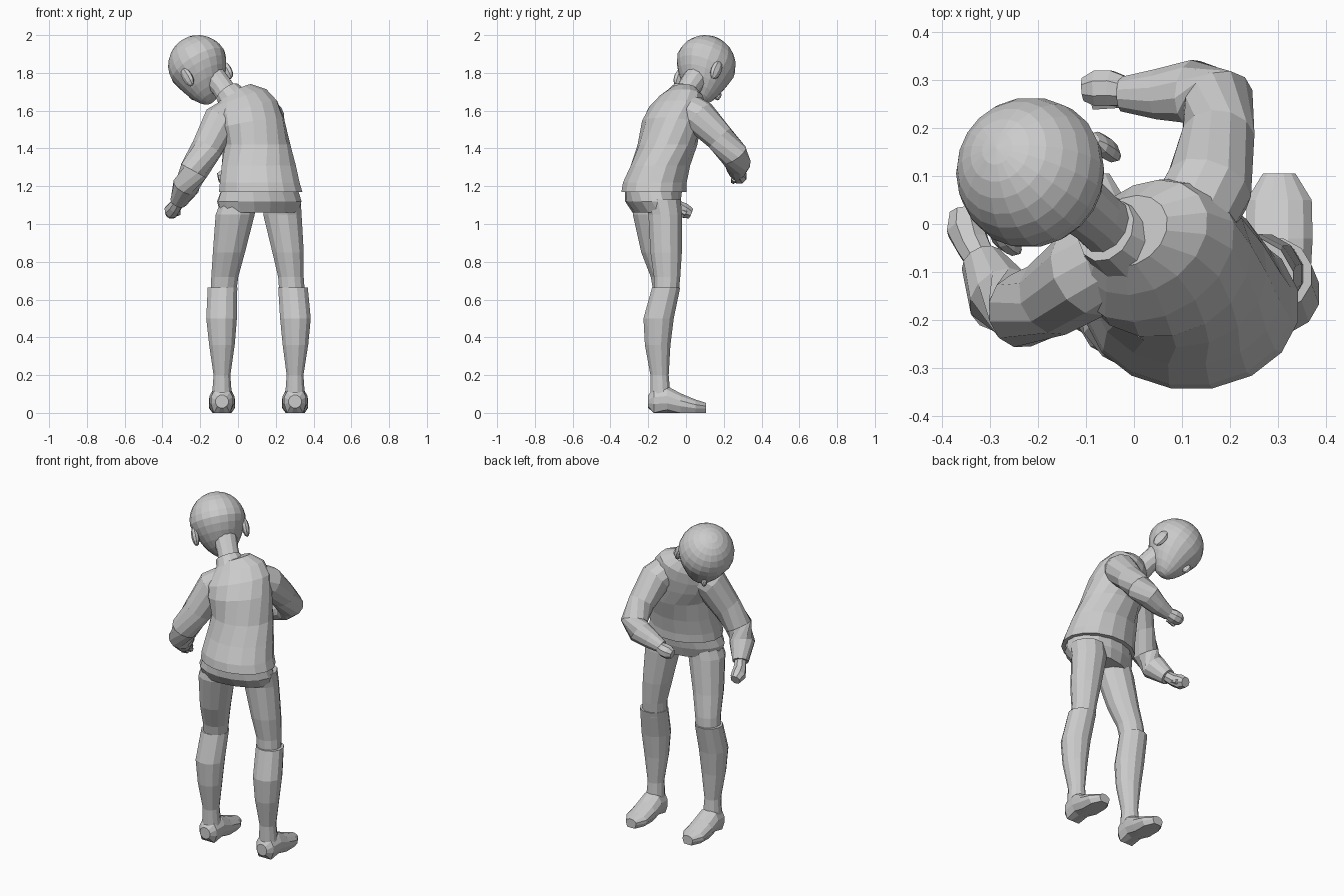
import bpy, bmesh, math
from mathutils import Vector, Matrix, Euler


def finish(name, bm):
    bmesh.ops.recalc_face_normals(bm, faces=bm.faces)
    me = bpy.data.meshes.new(name)
    bm.to_mesh(me)
    bm.free()
    ob = bpy.data.objects.new(name, me)
    bpy.context.collection.objects.link(ob)
    return ob


def loft(name, rings, n=12):
    """rings: (centre, radius a, radius b, rotation matrix)"""
    bm = bmesh.new()
    loops = []
    for c, a, b, m in rings:
        loops.append([bm.verts.new(Vector(c) + m @ Vector((
            a * math.cos(2 * math.pi * (i + .5) / n),
            b * math.sin(2 * math.pi * (i + .5) / n), 0))) for i in range(n)])
    for p, q in zip(loops, loops[1:]):
        for i in range(n):
            j = (i + 1) % n
            bm.faces.new((p[i], p[j], q[j], q[i]))
    bm.faces.new(loops[0])
    bm.faces.new(loops[-1])
    return finish(name, bm)


def stack(name, rows, n=12):
    """rows: x, y, z, rx, ry, then optional pitch, roll, yaw in degrees"""
    rings = []
    for r in rows:
        e = [math.radians(v) for v in (list(r[5:]) + [0, 0, 0])[:3]]
        rings.append((r[:3], r[3], r[4], Euler(e).to_matrix()))
    return loft(name, rings, n)


def tube(name, pts, n=12):
    """pts: x, y, z, radius; rings follow the path direction"""
    ps = [Vector(p[:3]) for p in pts]
    rings = []
    for i, p in enumerate(pts):
        d = ps[min(i + 1, len(ps) - 1)] - ps[max(i - 1, 0)]
        rings.append((ps[i], p[3], p[3], d.to_track_quat('Z', 'Y').to_matrix()))
    return loft(name, rings, n)


# jacket, bent forward and to the side, shoulders twisted
stack("jacket", [
    (.12, -.17, 1.17, .225, .175), (.115, -.165, 1.22, .215, .172),
    (.11, -.135, 1.31, .2, .16), (.10, -.098, 1.42, .178, .158, 0, 0, 8),
    (.065, -.078, 1.53, .185, .155, -8, -8, 20),
    (.04, -.055, 1.605, .185, .138, -12, -13, 28),
    (.02, -.028, 1.665, .15, .11, -14, -16, 30),
    (-.01, -.015, 1.708, .09, .07, -15, -18, 30)], 16)
stack("hips", [
    (.115, -.17, 1.2, .2, .155), (.113, -.175, 1.12, .226, .146, 0, 0, 6),
    (.11, -.165, 1.06, .21, .115, 0, 0, 10)], 16)

# legs
stack("left_thigh", [
    (.005, -.18, 1.13, .095, .095), (-.015, -.182, 1.05, .107, .103),
    (-.048, -.15, .85, .088, .09), (-.07, -.115, .72, .074, .074),
    (-.078, -.105, .63, .07, .068)])
stack("right_thigh", [
    (.235, -.125, 1.13, .1, .1), (.235, -.11, 1.05, .105, .092),
    (.265, -.105, .85, .086, .086), (.28, -.1, .72, .07, .072),
    (.287, -.105, .63, .07, .068)])
for side, xs in (("left", (-.082, -.087, -.085, -.085)),
                 ("right", (.291, .304, .304, .302))):
    stack(side + "_calf", [
        (xs[0], -.105, .665, .081, .077), (xs[1], -.145, .5, .084, .083),
        (xs[2], -.15, .36, .07, .07), (xs[3], -.14, .2, .046, .05),
        (xs[3], -.135, .08, .055, .056)])
    up = Matrix.Rotation(math.radians(90), 3, 'X')
    foot = loft(side + "_foot", [
        ((xs[3], y, z), a, b, up) for y, z, a, b in (
            (-.2, .06, .035, .035), (-.17, .065, .06, .07), (-.1, .07, .068, .075),
            (-.03, .05, .072, .056), (.05, .034, .07, .038), (.105, .03, .035, .024))])
    for v in foot.data.vertices:      # flat sole
        if v.co.z < .016:
            v.co.z = 0

# arms
tube("left_sleeve", [
    (0, -.05, 1.6, .09), (-.095, -.1, 1.54, .098), (-.165, -.15, 1.4, .084),
    (-.235, -.18, 1.28, .078), (-.275, -.155, 1.2, .073), (-.315, -.08, 1.12, .046)])
tube("left_hand", [
    (-.31, -.09, 1.13, .032), (-.335, -.045, 1.09, .037), (-.35, -.01, 1.07, .042),
    (-.355, .025, 1.055, .03)], 8)
tube("left_thumb", [(-.32, -.05, 1.08, .016), (-.318, 0, 1.055, .015)], 6)
tube("right_sleeve", [
    (.1, -.02, 1.62, .09), (.155, .075, 1.565, .092), (.175, .18, 1.455, .077),
    (.175, .255, 1.365, .076), (.12, .275, 1.32, .068), (.05, .27, 1.29, .054),
    (-.025, .27, 1.265, .037)])
tube("right_hand", [
    (-.01, .275, 1.265, .03), (-.05, .282, 1.255, .04), (-.08, .282, 1.25, .04),
    (-.105, .28, 1.245, .026)], 8)
tube("right_thumb", [(-.035, .255, 1.24, .016), (-.085, .25, 1.225, .014)], 6)

# collar and neck
tube("collar", [(-.02, -.035, 1.65, .088), (-.058, -.012, 1.7, .07)], 12)
tube("neck", [(-.035, -.025, 1.65, .064), (-.08, .015, 1.72, .06),
              (-.14, .065, 1.79, .068)], 12)

# head frame: e = ear axis, f = facing direction, u = crown direction
e = Vector((.71, .67, .13)).normalized()
h = Vector((-.68, .73, 0)).normalized()
h = (h - e * h.dot(e)).normalized()
w = e.cross(h)
tilt = math.radians(35)
f = h * math.cos(tilt) - w * math.sin(tilt)
u = h * math.sin(tilt) + w * math.cos(tilt)
frame = Matrix((e, f, u)).transposed()
centre = Vector((-.21, .103, 1.838))


def head_part(name, loc, size, seg=8, rings=6, shape=None):
    bm = bmesh.new()
    bmesh.ops.create_uvsphere(bm, u_segments=seg, v_segments=rings, radius=1)
    for v in bm.verts:
        p = shape(v.co) if shape else v.co
        q = Vector((p.x * size[0], p.y * size[1], p.z * size[2])) + Vector(loc)
        v.co = centre + frame @ q
    return finish(name, bm)


def jaw(p):
    t = max(0, -p.z)
    return Vector((p.x * (1 - .2 * t), p.y * (1 - .2 * t) + .33 * t * t,
                   p.z * (1 + .25 * t)))


head_part("head", (0, 0, 0), (.158, .163, .162), 20, 14, jaw)
head_part("nose", (0, .148, -.09), (.016, .022, .028))
for s, side in ((1, "right"), (-1, "left")):
    head_part(side + "_ear", (s * .143, -.025, -.07), (.022, .034, .055))
